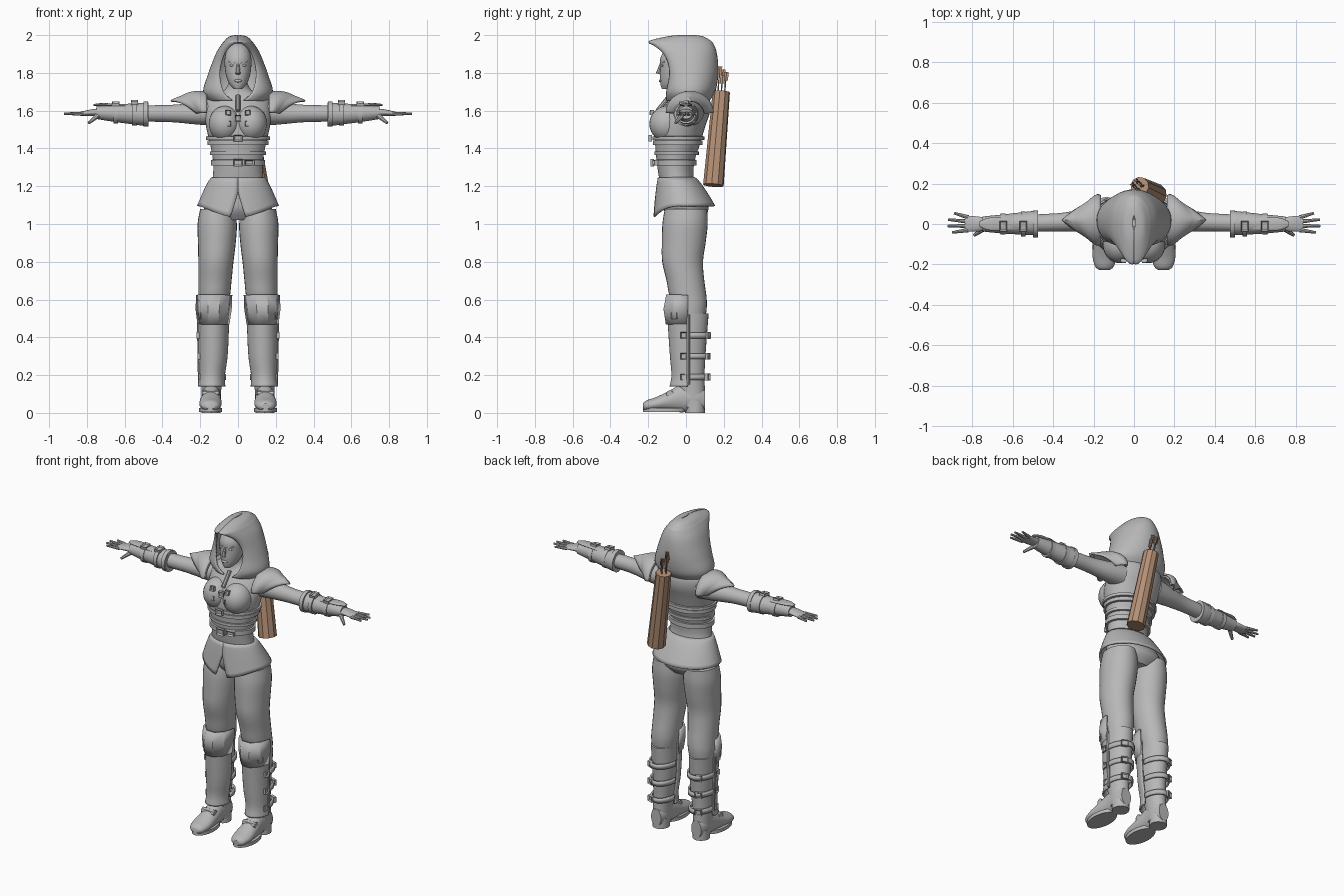
import bpy, bmesh
from math import sin, cos, pi, radians
from mathutils import Vector, Matrix

cube = bpy.data.objects.get("Cube")
if cube:
    bpy.data.objects.remove(cube)


def material(name, color):
    mat = bpy.data.materials.new(name)
    mat.use_nodes = True
    mat.diffuse_color = color
    mat.node_tree.nodes["Principled BSDF"].inputs["Base Color"].default_value = color
    return mat


grey = material("plain grey", (.48, .48, .48, 1))
brown = material("leather brown", (.46, .28, .18, 1))


def finish(name, bm, mat=grey, mirror=False, thick=0, angle=40):
    """Turn a bmesh into a shaded object with optional thickness and mirroring."""
    bmesh.ops.recalc_face_normals(bm, faces=bm.faces)
    mesh = bpy.data.meshes.new(name)
    bm.to_mesh(mesh)
    bm.free()
    obj = bpy.data.objects.new(name, mesh)
    bpy.context.collection.objects.link(obj)
    mesh.materials.append(mat)
    bpy.ops.object.select_all(action='DESELECT')
    obj.select_set(True)
    bpy.context.view_layer.objects.active = obj
    if angle:
        bpy.ops.object.shade_smooth_by_angle(angle=radians(angle))
    if thick:
        solid = obj.modifiers.new("thickness", 'SOLIDIFY')
        solid.thickness, solid.offset = thick, 0
    if mirror:
        obj.modifiers.new("other side", 'MIRROR')
    return obj


def grid(name, rows, closed=False, cap=False, **options):
    """Skin rows of points with quads."""
    bm = bmesh.new()
    verts = [[bm.verts.new(p) for p in row] for row in rows]
    count = len(verts[0])
    for low, high in zip(verts, verts[1:]):
        for i in range(count if closed else count - 1):
            j = (i + 1) % count
            bm.faces.new((low[i], low[j], high[j], high[i]))
    if cap:
        bm.faces.new(verts[0])
        bm.faces.new(verts[-1])
    return finish(name, bm, **options)


def smooth_rows(rows, steps):
    """Pass a spline through rows of numbers."""
    out = []
    for i in range(len(rows) - 1):
        quad = [Vector(rows[max(0, min(len(rows) - 1, i + k))]) for k in (-1, 0, 1, 2)]
        a, b, c, d = quad
        for s in range(steps):
            t = s / steps
            out.append(b + (c - a) * t / 2 + (a * 2 - b * 5 + c * 4 - d) * t * t / 2
                       + (b * 3 - a - c * 3 + d) * t ** 3 / 2)
    return out + [Vector(rows[-1])]


def loft(name, rings, axis=2, arc=None, seg=28, steps=4, **options):
    """Rings are (position on axis, two centre values, two radii)."""
    start, end = arc or (0, 360)
    rows = []
    for t, a, b, ra, rb in smooth_rows(rings, steps):
        row = []
        for i in range(seg + (1 if arc else 0)):
            ang = radians(start + (end - start) * i / seg)
            p = [a + ra * cos(ang), b + rb * sin(ang)]
            p.insert(axis, t)
            row.append(p)
        rows.append(row)
    return grid(name, rows, closed=not arc, cap=not arc, **options)


def rod(name, p, q, r0, r1, seg=8, **options):
    p, q = Vector(p), Vector(q)
    turn = (q - p).to_track_quat('Z', 'Y')
    rows = [[c + turn @ Vector((r * cos(2 * pi * i / seg), r * sin(2 * pi * i / seg), 0))
             for i in range(seg)] for c, r in ((p, r0), (q, r1))]
    return grid(name, rows, closed=True, cap=True, **options)


def ball(name, loc, size, **options):
    bm = bmesh.new()
    bmesh.ops.create_uvsphere(bm, u_segments=24, v_segments=14, radius=1,
                              matrix=Matrix.LocRotScale(Vector(loc), None, Vector(size)))
    return finish(name, bm, **options)


def buckle(name, loc, facing, w=.034, h=.034, **options):
    """Square plate with a sunken middle."""
    bm = bmesh.new()
    bmesh.ops.create_cube(bm, size=1, matrix=Matrix.Diagonal((w, h, .018, 1)))
    top = max(bm.faces, key=lambda f: f.calc_center_median().z)
    bmesh.ops.inset_region(bm, faces=[top], thickness=w * .22)
    bmesh.ops.translate(bm, verts=top.verts, vec=(0, 0, -.009))
    turn = Vector(facing).to_track_quat('Z', 'Y')
    bm.transform(Matrix.LocRotScale(Vector(loc), turn, None))
    return finish(name, bm, angle=0, **options)


# Torso and neck
body = [(1.02, 0, 0, .1, .08), (1.08, 0, 0, .18, .12), (1.16, 0, -.02, .165, .105),
        (1.24, 0, -.05, .135, .092), (1.33, 0, -.055, .132, .1), (1.42, 0, -.045, .147, .118),
        (1.52, 0, -.03, .17, .133), (1.6, 0, 0, .176, .128), (1.67, 0, .02, .155, .1),
        (1.71, 0, 0, .07, .065), (1.77, 0, -.02, .045, .05)]
loft("torso", body, seg=40)
ball("bust", (.07, -.1, 1.53), (.085, .094, .095), mirror=True)


def band(name, z, height, grow):
    """Belt that follows the torso."""
    low, high = [(a, b) for a, b in zip(body, body[1:]) if a[0] <= z <= b[0]][0]
    mid = Vector(low).lerp(Vector(high), (z - low[0]) / (high[0] - low[0]))
    x, y, rx, ry = mid[1:]
    rings = [(z + s * height / 2, x, y, rx + g, ry + g)
             for s, g in ((-1, 0), (-.9, grow), (.9, grow), (1, 0))]
    loft(name, rings, seg=40, steps=1)


band("waist_belt", 1.325, .032, .012)
band("corset_lower_edge", 1.375, .02, .009)
band("corset_upper_edge", 1.43, .024, .012)
band("chest_belt", 1.455, .02, .014)
buckle("waist_buckle", (0, -.178, 1.325), (0, -1, 0), .05, .04)
buckle("waist_strap_end", (.06, -.163, 1.325), (.2, -1, 0), .05, .03)
buckle("chest_belt_buckle", (0, -.19, 1.455), (0, -1, 0), .045, .034)
buckle("chest_centre_buckle", (0, -.168, 1.56), (0, -1, 0))
for z in (1.53, 1.59):
    buckle("chest_side_buckle", (.052, -.182, z), (.1, -1, .1), .028, .028, mirror=True)
rod("collar_strap", (0, -.15, 1.6), (0, -.085, 1.68), .012, .012)

# Flared skirt of the jacket, open at the front
rows = []
for j in range(9):
    v = j / 8
    gap = 11 * max(0, v - .35) / .65
    row = []
    for i in range(49):
        ang = radians(gap - 90 + i / 48 * (360 - 2 * gap))
        hem = 1.095 - .06 * max(0, -sin(ang)) ** 3
        flare = v ** .8
        row.append(((.137 + .075 * flare) * cos(ang),
                    -.05 + .04 * flare + (.094 + .066 * flare) * sin(ang),
                    1.245 + (hem - 1.245) * v))
    rows.append(row)
grid("jacket_skirt", rows, thick=.01)

# Hood: height, opening half width, opening y, half width, side y, back y
levels = [(1.655, .03, -.1, .15, .02, .12), (1.7, .075, -.1, .18, .02, .15),
          (1.78, .095, -.085, .158, .02, .165), (1.85, .088, -.09, .133, .02, .165),
          (1.91, .065, -.12, .108, .02, .157), (1.95, .03, -.17, .082, .01, .142),
          (1.965, 0, -.193, .07, 0, .13), (1.988, 0, -.1, .045, 0, .09),
          (1.996, 0, -.03, .005, .01, .04)]
rows = []
for z, xf, yf, w, ym, yb in smooth_rows(levels, 4):
    xf = max(0, xf)
    half = []
    for i in range(10):
        a = pi / 2 * i / 10
        half.append((xf + (w - xf) * sin(a), yf + (ym - yf) * (1 - cos(a)), z))
    for i in range(11):
        a = pi / 2 * i / 10
        half.append((w * cos(a), ym + (yb - ym) * sin(a), z))
    rows.append(half + [(-x, y, h) for x, y, h in half[-2::-1]])
grid("hood", rows, thick=.01, angle=60)

# Head and face
loft("head", [(1.715, 0, -.1, .022, .028), (1.74, 0, -.08, .045, .055), (1.78, 0, -.065, .062, .073),
              (1.83, 0, -.06, .07, .076), (1.88, 0, -.055, .07, .08), (1.93, 0, -.045, .055, .06),
              (1.955, 0, -.04, .03, .03)])
rod("nose", (0, -.131, 1.85), (0, -.147, 1.795), .007, .013)
ball("lips", (0, -.136, 1.758), (.02, .008, .008))
ball("eye", (.03, -.124, 1.84), (.014, .008, .007), mirror=True)
rod("brow", (.012, -.133, 1.853), (.05, -.115, 1.858), .005, .004, mirror=True)

# Arms, bracers and hands
loft("arm", [(.13, .02, 1.59, .075, .07), (.22, .02, 1.585, .06, .058), (.35, .01, 1.585, .046, .046),
             (.47, .005, 1.585, .043, .043), (.6, 0, 1.585, .038, .038), (.74, 0, 1.59, .027, .024)],
     axis=0, mirror=True)
loft("bracer", [(.475, .005, 1.58, .062, .064), (.545, .003, 1.582, .056, .056),
                (.65, 0, 1.587, .047, .047), (.75, 0, 1.59, .037, .034)], axis=0, mirror=True)
for x, r in ((.488, .066), (.548, .061), (.647, .052)):
    loft("bracer_strap", [(x + d, 0, 1.583, r, r) for d in (-.012, .012)], axis=0, steps=1, mirror=True)
for x, z in ((.548, 1.643), (.647, 1.636)):
    buckle("bracer_buckle", (x, -.01, z), (0, -.15, 1), .038, .05, mirror=True)
loft("wrist_plate", [(.58, 0, 1.625, .03, .008), (.71, 0, 1.632, .032, .008),
                     (.765, 0, 1.63, .012, .005)], axis=0, mirror=True)
loft("palm", [(.72, 0, 1.59, .027, .022), (.77, 0, 1.59, .037, .018), (.835, .002, 1.583, .04, .011)],
     axis=0, mirror=True)
for i, tip in enumerate((.9, .922, .92, .89)):
    rod("finger", (.82, -.03 + .021 * i, 1.584), (tip, -.042 + .032 * i, 1.584), .011, .006, mirror=True)
rod("thumb", (.735, -.018, 1.58), (.79, -.055, 1.535), .015, .008, mirror=True)

# Layered pointed shoulder guards
for name, reach, grow in (("shoulder_guard_lower", .19, 0), ("shoulder_guard_upper", .155, .012)):
    rows = []
    for j in range(9):
        u = j / 8
        r = .098 + grow + .018 * sin(pi * u) - .032 * u
        row = []
        for i in range(25):
            s = i / 12 - 1
            a = radians(88 * s)
            row.append((.165 + u * reach * (1 - .72 * abs(s)), .02 + (r + .008) * sin(a), 1.585 + r * cos(a)))
        rows.append(row)
    grid(name, rows, thick=.01, mirror=True)

# Trousers
loft("trouser_leg", [(1.08, .11, 0, .09, .112), (1, .11, -.005, .104, .12), (.9, .112, -.012, .1, .116),
                     (.8, .117, -.018, .093, .108), (.7, .122, -.003, .088, .1), (.62, .126, .01, .084, .098),
                     (.56, .13, .025, .079, .085), (.48, .134, .02, .07, .08)], mirror=True)

# Tall boots with greaves and knee guards
loft("boot_shaft", [(.525, .134, .02, .073, .1), (.4, .133, .015, .072, .095), (.3, .133, .015, .066, .088),
                    (.2, .138, .02, .058, .078), (.12, .141, .03, .052, .07), (.03, .142, .04, .05, .06)],
     mirror=True)
loft("greave", [(.56, .132, .01, .08, .105), (.45, .13, .01, .077, .1), (.3, .132, .01, .072, .09),
                (.2, .138, .01, .064, .082), (.14, .14, .01, .068, .092)],
     arc=(180, 360), thick=.01, mirror=True)
loft("knee_guard", [(.625, .126, .01, .09, .115), (.55, .129, .01, .09, .13), (.47, .13, .005, .079, .112)],
     arc=(180, 360), seg=5, steps=1, thick=.012, mirror=True, angle=20)
buckle("knee_buckle", (.197, -.06, .515), (1, -.5, 0), mirror=True)
rod("greave_edge", (.209, .012, .52), (.203, .012, .15), .009, .009, mirror=True)
for z, r in ((.41, .075), (.3, .071), (.19, .066)):
    loft("calf_strap", [(z + d, .135, .02, r, r + .033) for d in (-.015, .015)],
         arc=(0, 180), steps=1, thick=.01, mirror=True)
    buckle("outer_buckle", (.135 + r, -.012, z), (1, 0, 0), mirror=True)
    buckle("rear_buckle", (.168, .115, z), (.4, 1, 0), .04, .036, mirror=True)
loft("foot", [(-.228, .146, .035, .025, .015), (-.21, .146, .038, .046, .028), (-.16, .146, .047, .059, .036),
              (-.09, .144, .062, .056, .054), (-.02, .142, .078, .05, .075), (.05, .142, .08, .05, .07),
              (.1, .142, .07, .035, .055)], axis=1, mirror=True)
loft("sole", [(z, .146, -.115, .061, .113) for z in (.004, .026)], steps=1, mirror=True)
loft("heel", [(z, .142, .048, .05, .052) for z in (0, .06)], steps=1, mirror=True)
rod("instep_strap", (.1, -.085, .1), (.19, -.085, .1), .02, .02, mirror=True)

# Quiver with arrows
bottom, top = Vector((.108, .145, 1.205)), Vector((.028, .187, 1.7))
rod("quiver", bottom, top, .055, .046, seg=10, mat=brown, angle=0)
along = (top - bottom).normalized()
for i in range(4):
    ang = i * pi / 2
    base = top + Vector((cos(ang), sin(ang), 0)) * .018
    tip = base + along * (.09 + .015 * i)
    rod("arrow_shaft", base - along * .1, tip, .004, .004, seg=6, mat=brown)
    for side in (Vector((.012, 0, 0)), Vector((0, .012, 0))):
        grid("arrow_feather", [[tip - side, tip + side],
                               [tip - along * .045 - side, tip - along * .045 + side]],
             thick=.002, mat=brown, angle=0)
